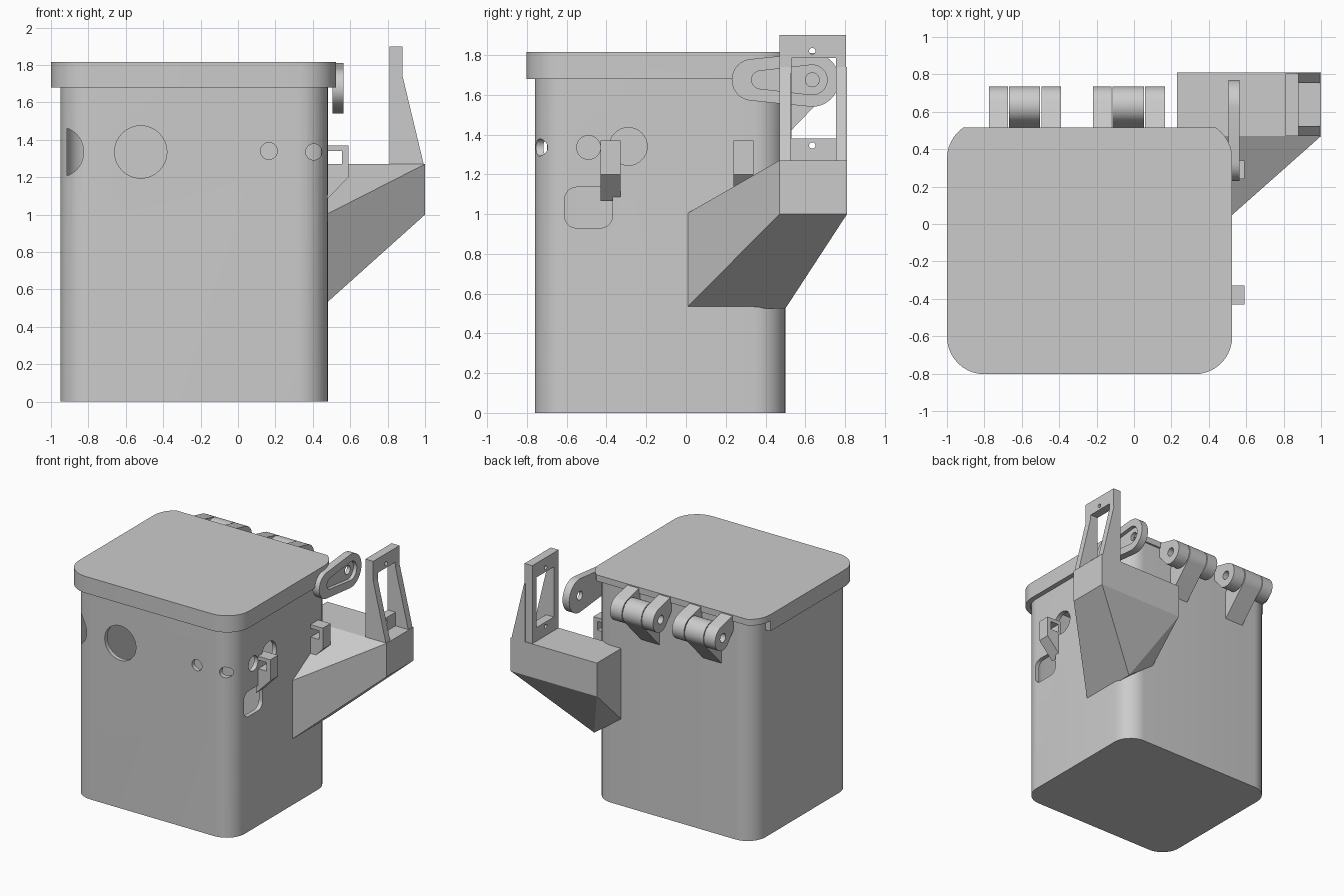
import bpy, bmesh, math
from mathutils import Vector

if "Cube" in bpy.data.objects:
    bpy.data.objects.remove(bpy.data.objects["Cube"])

grey = bpy.data.materials.new("light grey plastic")
grey.use_nodes = True
grey.diffuse_color = (0.6, 0.6, 0.6, 1)
grey.node_tree.nodes["Principled BSDF"].inputs["Base Color"].default_value = (0.6, 0.6, 0.6, 1)


def finish(name, bm):
    bmesh.ops.recalc_face_normals(bm, faces=bm.faces)
    mesh = bpy.data.meshes.new(name)
    bm.to_mesh(mesh)
    bm.free()
    mesh.materials.append(grey)
    ob = bpy.data.objects.new(name, mesh)
    bpy.context.collection.objects.link(ob)
    return ob


def prism(name, pts, axis, lo, hi):
    """Extrude a 2D profile along an axis."""
    place = {"x": lambda a, b, h: (h, a, b),
             "y": lambda a, b, h: (a, h, b),
             "z": lambda a, b, h: (a, b, h)}[axis]
    bm = bmesh.new()
    bottom = [bm.verts.new(place(a, b, lo)) for a, b in pts]
    top = [bm.verts.new(place(a, b, hi)) for a, b in pts]
    bm.faces.new(bottom)
    bm.faces.new(top)
    n = len(pts)
    for i in range(n):
        j = (i + 1) % n
        bm.faces.new((bottom[i], bottom[j], top[j], top[i]))
    return finish(name, bm)


def hull(name, points):
    bm = bmesh.new()
    for p in points:
        bm.verts.new(p)
    bmesh.ops.convex_hull(bm, input=bm.verts)
    bmesh.ops.dissolve_limit(bm, angle_limit=0.02, verts=bm.verts, edges=bm.edges)
    return finish(name, bm)


def rect(a0, a1, b0, b1):
    return [(a0, b0), (a1, b0), (a1, b1), (a0, b1)]


def arc(a, b, r, start=0, end=360, n=32):
    full = end - start == 360
    return [(a + r * math.cos(t), b + r * math.sin(t)) for t in
            (math.radians(start + (end - start) * i / n) for i in range(n if full else n + 1))]


def rounded(a0, a1, b0, b1, r, n=10):
    corners = [(a1 - r, b1 - r), (a0 + r, b1 - r), (a0 + r, b0 + r), (a1 - r, b0 + r)]
    return [p for i, (a, b) in enumerate(corners) for p in arc(a, b, r, 90 * i, 90 * i + 90, n)]


def teardrop(a0, r0, a1, r1, b):
    """Two circles on a level line joined by tangents, small one first."""
    t = math.degrees(math.acos((r0 - r1) / (a1 - a0)))
    return arc(a1, b, r1, -t, t, 24) + arc(a0, b, r0, t, 360 - t, 20)


def cut(target, *cutters):
    for c in cutters:
        c.hide_render = True
        mod = target.modifiers.new("cut", "BOOLEAN")
        mod.operation = "DIFFERENCE"
        mod.solver = "EXACT"
        mod.object = c
        bpy.ops.object.select_all(action="DESELECT")
        bpy.context.view_layer.objects.active = target
        target.select_set(True)
        bpy.ops.object.modifier_apply(modifier=mod.name)
        bpy.data.objects.remove(c)


def smooth(ob):
    bpy.ops.object.select_all(action="DESELECT")
    bpy.context.view_layer.objects.active = ob
    ob.select_set(True)
    bpy.ops.object.shade_smooth_by_angle(angle=math.radians(30))


# Hollow container with sensor, cable and screw holes
body = prism("container", rounded(-0.95, 0.48, -0.76, 0.5, 0.16), "z", 0, 1.765)
cut(body,
    prism("cavity", rounded(-0.915, 0.445, -0.725, 0.465, 0.125), "z", 0.04, 1.74),
    prism("front_port", arc(-0.52, 1.335, 0.14), "y", -0.9, -0.6),
    prism("front_small_port", arc(0.165, 1.34, 0.045), "y", -0.9, -0.6),
    prism("corner_port", arc(0.405, 1.335, 0.043), "y", -0.9, -0.55),
    prism("half_port", arc(-0.96, 1.335, 0.135, -70.5, 70.5, 20), "y", -0.9, -0.6),
    prism("side_small_port", arc(-0.49, 1.335, 0.06), "x", 0.3, 0.6),
    prism("side_port", arc(-0.29, 1.34, 0.095), "x", 0.3, 0.6),
    prism("side_window", rounded(-0.61, -0.37, 0.93, 1.135, 0.06), "x", 0.3, 0.6))

# Lid: flat top plate, skirt open at the back
lid = prism("lid", rounded(-1, 0.525, -0.803, 0.55, 0.2), "z", 1.68, 1.815)
cut(lid,
    prism("back_trim", rect(-2, 2, 0.515, 1), "z", 1, 2),
    prism("lid_recess", rounded(-0.955, 0.485, -0.765, 0.505, 0.165), "z", 1.6, 1.765),
    prism("skirt_trim", rect(-2, 2, 0.35, 1), "z", 1.5, 1.765))
smooth(lid)

# Hinges: two lid knuckles around one body knuckle with a brace
PIN_Y, PIN_Z, PIN_R = 0.635, 1.675, 0.1
for side, x0 in (("right", -0.775), ("left", -0.22)):
    for label, lo, hi in (("outer", 0, 0.1), ("inner", 0.28, 0.385)):
        profile = [(0.49, 1.812)] + [(0.49, 1.7)] + arc(PIN_Y, PIN_Z, PIN_R, -120, 75, 24)
        knuckle = prism(f"{side}_hinge_lid_knuckle_{label}", profile, "x", x0 + lo, x0 + hi)
        cut(knuckle, prism("pin_hole", arc(PIN_Y, PIN_Z, 0.035, n=20), "x", -2, 2))
        smooth(knuckle)
    profile = [(0.49, 1.6), (0.49, 1.38)] + arc(PIN_Y, PIN_Z, PIN_R, -42, 165, 24)
    smooth(prism(f"{side}_hinge_body_knuckle", profile, "x", x0 + 0.106, x0 + 0.273))

# Lid lever with a recess for the motor horn
lever = prism("lid_lever", teardrop(0.335, 0.105, PIN_Y, 0.135, PIN_Z), "x", 0.505, 0.565)
cut(lever,
    prism("horn_recess", teardrop(0.375, 0.045, PIN_Y, 0.075, PIN_Z), "x", 0.535, 0.7),
    prism("lever_hole", arc(PIN_Y, PIN_Z, 0.035, n=24), "x", 0.4, 0.7))
smooth(lever)

# Cable hooks on the left side
for label, y0 in (("front", -0.43), ("back", 0.24)):
    hook = prism(f"{label}_cable_hook",
                 [(0.46, 1.37), (0.59, 1.37), (0.59, 1.2), (0.46, 1.065)], "y", y0, y0 + 0.1)
    cut(hook, prism("cable_slot", rect(0.482, 0.555, 1.27, 1.34), "y", y0 - 0.1, y0 + 0.2))

# Motor shelf: block blended into the container corner
block = [(x, y, z) for x in (0.23, 1.0) for y in (0.47, 0.81) for z in (1.0, 1.27)]
shelf = hull("motor_shelf", block + [(0.47, 0, 1.0), (0.47, 0, 0.525),
                                     (0.47, 0.5, 0.525), (0.23, 0.5, 0.7)])
cut(shelf, prism("shelf_clearance", rounded(-0.93, 0.46, -0.74, 0.48, 0.15), "z", 0.3, 1.5))

# Motor upright: windowed plate with two tapering ribs
plate = prism("motor_plate", rect(0.47, 0.805, 1.26, 1.9), "x", 0.81, 0.88)
cut(plate,
    prism("motor_window", rect(0.53, 0.755, 1.38, 1.785), "x", 0.7, 1),
    prism("lower_screw_hole", arc(PIN_Y, 1.345, 0.016, n=16), "x", 0.7, 1),
    prism("upper_screw_hole", arc(PIN_Y, 1.82, 0.016, n=16), "x", 0.7, 1))
for label, y0 in (("front", 0.47), ("back", 0.755)):
    prism(f"{label}_plate_rib", [(0.87, 1.26), (0.995, 1.26), (0.88, 1.74), (0.87, 1.74)],
          "y", y0, y0 + 0.055)

smooth(body)
